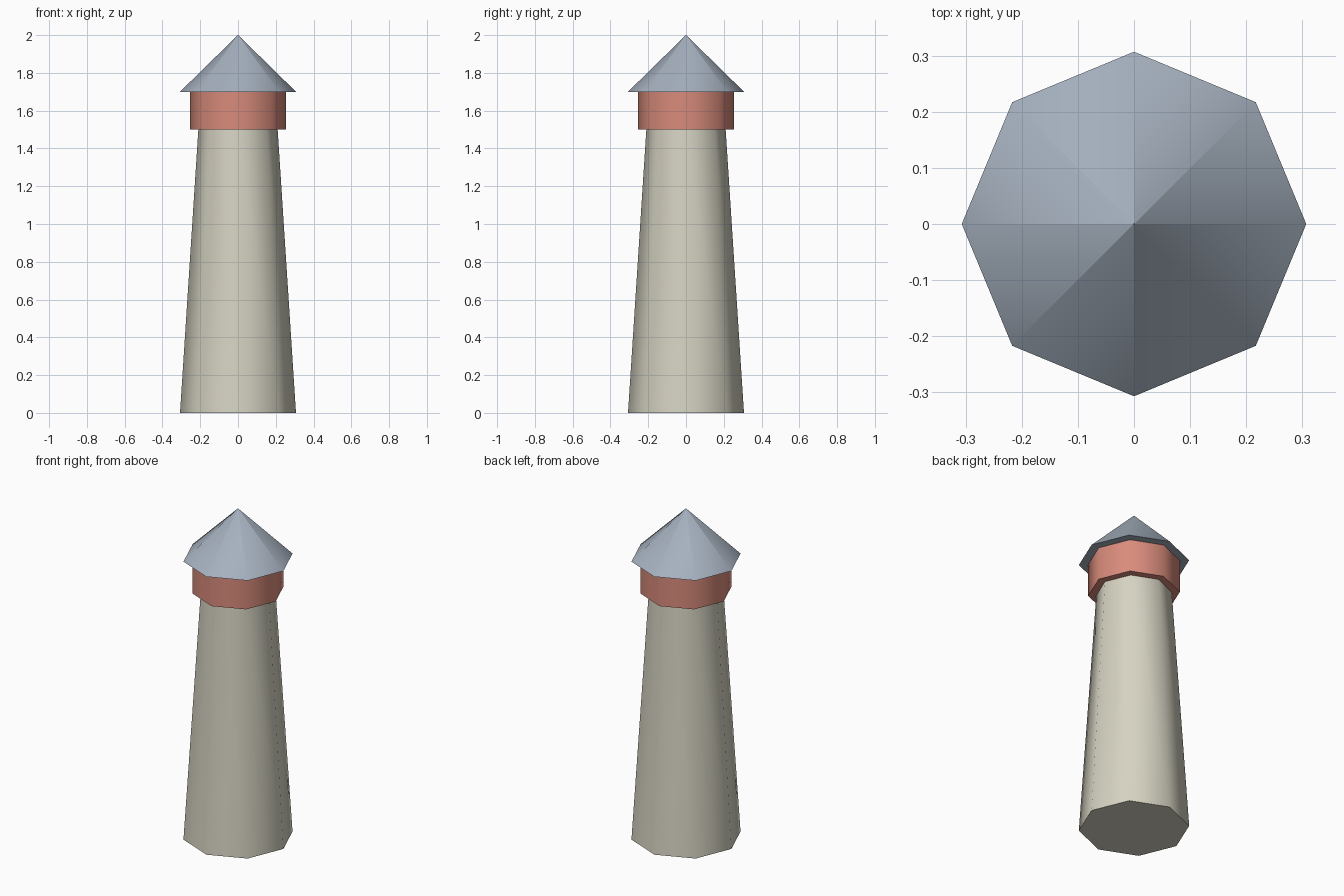
import bpy
import math

cube = bpy.data.objects.get("Cube")
if cube:
    bpy.data.objects.remove(cube, do_unlink=True)


def material(name, rgb):
    mat = bpy.data.materials.new(name)
    mat.use_nodes = True
    color = (*rgb, 1.0)
    mat.diffuse_color = color
    mat.node_tree.nodes["Principled BSDF"].inputs["Base Color"].default_value = color
    return mat


def octagon(name, mat, z0, z1, r0, r1):
    """Eight-sided tapered drum with corners on the axes."""
    bpy.ops.mesh.primitive_cone_add(vertices=8, radius1=r0, radius2=r1,
                                    depth=z1 - z0, location=(0, 0, (z0 + z1) / 2))
    obj = bpy.context.object
    obj.name = name
    obj.data.materials.append(mat)
    # Round the sides, keep the rims sharp
    bpy.ops.object.shade_smooth_by_angle(angle=math.radians(46))
    return obj


stone = material("pale stone", (0.67, 0.65, 0.54))
brick = material("soft red", (0.69, 0.26, 0.20))
slate = material("blue grey slate", (0.38, 0.44, 0.52))

# Tapered shaft
octagon("tower_shaft", stone, 0, 1.5, 0.307, 0.21)
# Overhanging gallery
octagon("gallery_drum", brick, 1.5, 1.7, 0.255, 0.255)
# Pointed roof
octagon("roof", slate, 1.7, 2.0, 0.307, 0.001)
